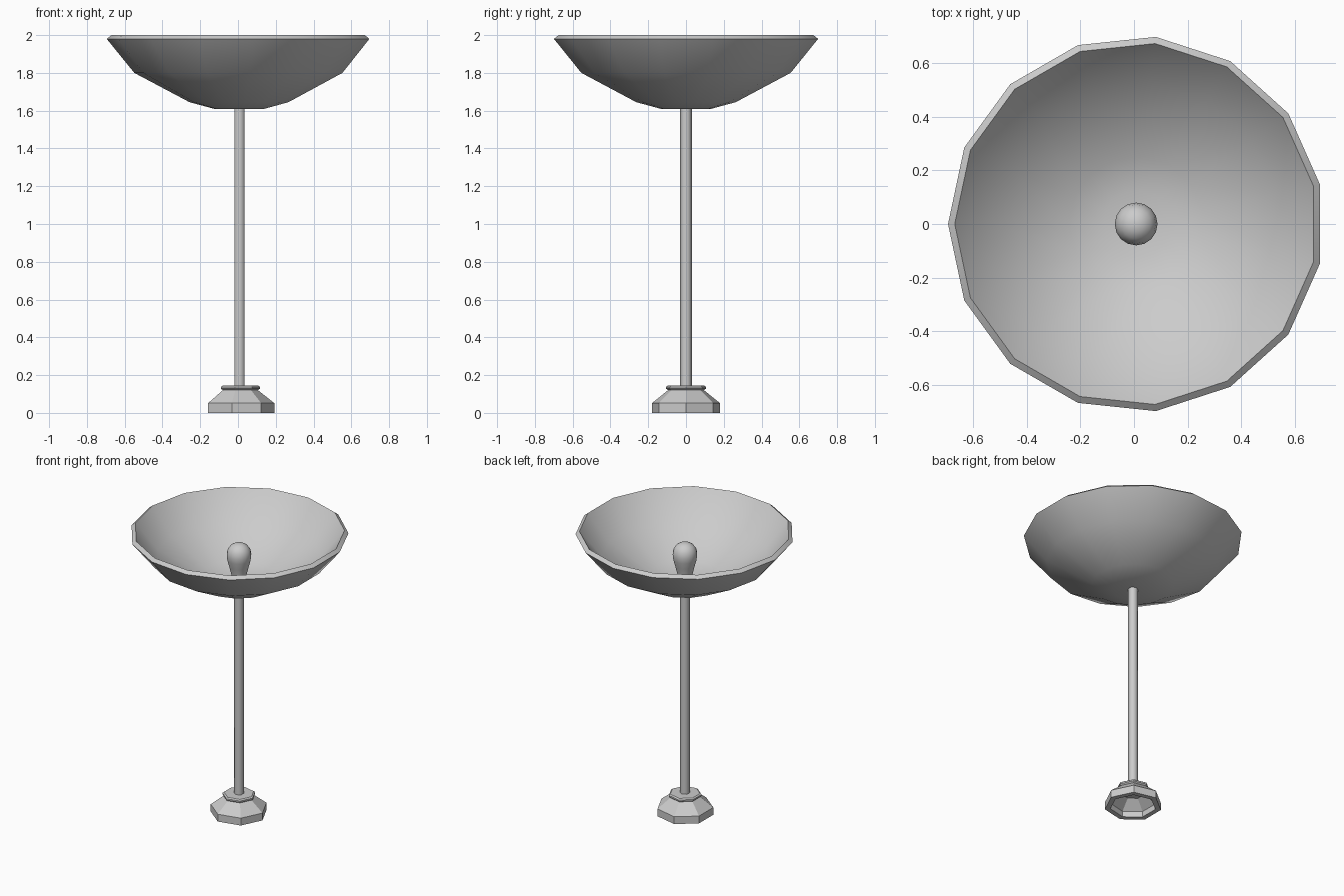
import bpy, bmesh, math

if "Cube" in bpy.data.objects:
    bpy.data.objects.remove(bpy.data.objects["Cube"])

CX = 0.008  # axis offset that centres the odd-sided rings


def lathe(name, profile, sides, phase=0.0, smooth=40):
    """Revolve (radius, z) points; radius 0 becomes a single pole vertex."""
    bm = bmesh.new()
    rings = []
    for r, z in profile:
        if r == 0:
            rings.append([bm.verts.new((0, 0, z))])
        else:
            rings.append([bm.verts.new((r * math.cos(phase + math.tau * i / sides),
                                        r * math.sin(phase + math.tau * i / sides), z))
                          for i in range(sides)])
    for a, b in zip(rings, rings[1:]):
        for i in range(sides):
            j = (i + 1) % sides
            quad = [a[i % len(a)], a[j % len(a)], b[j % len(b)], b[i % len(b)]]
            bm.faces.new(list(dict.fromkeys(quad)))
    bmesh.ops.recalc_face_normals(bm, faces=bm.faces[:])
    me = bpy.data.meshes.new(name)
    bm.to_mesh(me)
    bm.free()
    ob = bpy.data.objects.new(name, me)
    ob.location.x = CX
    bpy.context.collection.objects.link(ob)
    bpy.ops.object.select_all(action='DESELECT')
    ob.select_set(True)
    bpy.context.view_layer.objects.active = ob
    bpy.ops.object.shade_smooth_by_angle(angle=math.radians(smooth))
    return ob


# Hollow seven-sided foot with a lip around the pole
lathe("base", [(0, 0.145), (0.098, 0.145), (0.108, 0.138), (0.108, 0.128), (0.098, 0.12),
               (0.184, 0.052), (0.184, 0), (0.148, 0), (0.148, 0.04),
               (0.075, 0.10), (0, 0.10)], 7, smooth=25)

# Hexagonal pole
lathe("pole", [(0, 0.11), (0.032, 0.11), (0.032, 1.63), (0, 1.63)], 6,
      phase=math.pi / 2, smooth=62)

# Fifteen-sided bowl shade with a bevelled rim
lathe("bowl_shade", [(0, 1.61), (0.135, 1.61), (0.265, 1.645), (0.557, 1.80), (0.703, 1.98),
                     (0.678, 2.0), (0.533, 1.823), (0.252, 1.673), (0.125, 1.64), (0, 1.64)],
      15, phase=math.pi, smooth=40)

# Light bulb standing in the bowl
lathe("bulb", [(0, 1.63), (0.042, 1.63), (0.048, 1.69), (0.064, 1.755), (0.076, 1.80),
               (0.08, 1.835), (0.073, 1.87), (0.055, 1.895), (0.03, 1.91), (0, 1.915)],
      16, smooth=50)
